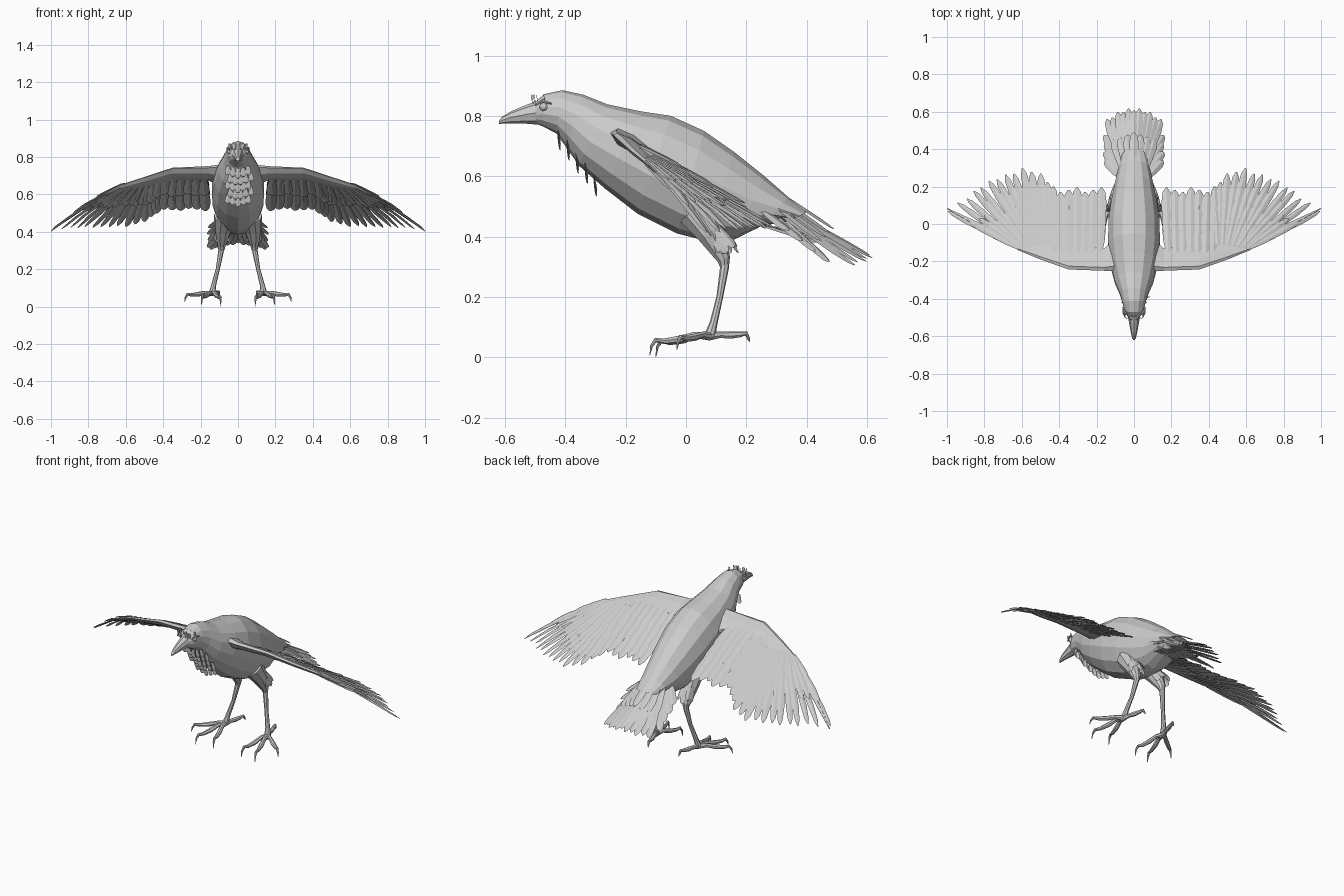
import bpy, bmesh, math, random
from mathutils import Vector

random.seed(4)
cube = bpy.data.objects.get("Cube")
if cube:
    bpy.data.objects.remove(cube)

grey = bpy.data.materials.new("plain_grey")
grey.use_nodes = True
grey.diffuse_color = (0.6, 0.6, 0.6, 1)
grey.node_tree.nodes["Principled BSDF"].inputs["Base Color"].default_value = (0.6, 0.6, 0.6, 1)


def finish(name, bm, mirror=False, closed=True):
    if closed:
        bmesh.ops.recalc_face_normals(bm, faces=bm.faces)
    mesh = bpy.data.meshes.new(name)
    bm.to_mesh(mesh)
    bm.free()
    mesh.materials.append(grey)
    ob = bpy.data.objects.new(name, mesh)
    bpy.context.collection.objects.link(ob)
    if mirror:
        ob.modifiers.new("Mirror", "MIRROR").use_mirror_merge = False
    return ob


def loft(bm, rings):
    rows = [[bm.verts.new(p) for p in ring] for ring in rings]
    n = len(rows[0])
    for a, b in zip(rows, rows[1:]):
        for i in range(n):
            j = (i + 1) % n
            bm.faces.new((a[i], a[j], b[j], b[i]))
    bm.faces.new(rows[0][::-1])
    bm.faces.new(rows[-1])


def profile_rings(sections, sides):
    # each section: top y, top z, bottom y, bottom z, half width
    rings = []
    for ty, tz, by, bz, w in sections:
        ring = []
        for i in range(sides):
            a = 2 * math.pi * i / sides
            k = (1 + math.cos(a)) / 2
            ring.append((w * math.sin(a), by + (ty - by) * k, bz + (tz - bz) * k))
        rings.append(ring)
    return rings


def tube(bm, points, radii, sides=7):
    pts = [Vector(p) for p in points]
    rings = []
    for i, p in enumerate(pts):
        d = (pts[min(i + 1, len(pts) - 1)] - pts[max(i - 1, 0)]).normalized()
        u = d.cross(Vector((0.9, 0.1, 0.42))).normalized()
        v = d.cross(u)
        rings.append([p + radii[i] * (u * math.cos(t) + v * math.sin(t))
                      for t in (2 * math.pi * k / sides for k in range(sides))])
    loft(bm, rings)


def interp(table, x):
    # piecewise linear lookup on the first column
    for a, b in zip(table, table[1:]):
        if x <= b[0]:
            break
    t = (x - a[0]) / (b[0] - a[0])
    return [p + (q - p) * t for p, q in zip(a, b)]


def feather(bm, root, tip, width, up=(0, 0, 1), surface=None):
    root, tip = Vector(root), Vector(tip)
    side = (tip - root).cross(Vector(up)).normalized()
    lift = side.cross(tip - root).normalized() * width * 0.1
    rows = []
    for t, w in ((0, .5), (.35, .85), (.75, 1), (.93, .7), (1, .15)):
        c = root.lerp(tip, t)
        row = [c - side * width * w / 2, c + lift * w, c + side * width * w / 2 - lift * w]
        if surface:
            row = [Vector((p.x, p.y, surface(p) + p.z)) for p in row]
        rows.append([bm.verts.new(p) for p in row])
    for a, b in zip(rows, rows[1:]):
        for i in (0, 1):
            bm.faces.new((a[i], a[i + 1], b[i + 1], b[i]))


# Body with neck and head
bm = bmesh.new()
loft(bm, profile_rings([
    (-.50, .845, -.50, .775, .030), (-.47, .872, -.475, .765, .050),
    (-.41, .885, -.43, .742, .063), (-.34, .87, -.40, .70, .078),
    (-.26, .838, -.355, .635, .105), (-.15, .815, -.27, .56, .13),
    (-.05, .80, -.16, .475, .142), (.06, .75, -.03, .41, .14),
    (.16, .68, .07, .385, .125), (.26, .60, .16, .39, .105),
    (.34, .53, .25, .435, .085), (.40, .48, .34, .45, .065)], 14))
finish("body", bm)

# Beak
bm = bmesh.new()
loft(bm, profile_rings([
    (-.48, .855, -.48, .77, .036), (-.53, .836, -.53, .774, .026),
    (-.58, .815, -.58, .775, .017), (-.61, .797, -.61, .774, .010),
    (-.62, .783, -.62, .772, .004)], 8))
finish("beak", bm)

# Eyes
bm = bmesh.new()
bmesh.ops.create_uvsphere(bm, u_segments=10, v_segments=6, radius=.014)
bmesh.ops.translate(bm, verts=bm.verts, vec=(.046, -.472, .83))
tube(bm, [(.046, -.50, .835), (.055, -.475, .85), (.059, -.445, .84)], [.003, .006, .003], 5)
finish("eyes", bm, True)

# Brow bristles
bm = bmesh.new()
for i in range(9):
    x, y = random.uniform(.005, .045), random.uniform(-.515, -.455)
    feather(bm, (x, y, .84), (x * 1.2, y - .005, .872), .008, (0, -1, 0))
finish("brow_bristles", bm, True, False)

# Throat feathers
bm = bmesh.new()
for row in range(5):
    y, z = -.425 + .03 * row, .735 - .038 * row
    for i in range(5):
        x = (i - 2 + .5 * (row % 2)) * .026
        drop = abs(x) * .35
        feather(bm, (x, y, z + drop), (x * 1.1, y + .008, z - .05 + drop), .03, (0, -1, -.4))
finish("throat_feathers", bm, False, False)

# Wing surface: leading edge as x, y, z, panel depth, thickness
LEAD = [(.04, -.25, .755, .22, .045), (.10, -.25, .745, .17, .038), (.16, -.25, .742, .12, .026),
        (.35, -.243, .738, .12, .02), (.50, -.19, .69, .10, .016),
        (.62, -.14, .65, .05, .012), (.80, -.035, .553, .03, .006), (1, .08, .405, .006, .002)]


def wing_z(p):
    edge = interp(LEAD, p.x)
    return edge[2] - .52 * (p.y - edge[1])


bm = bmesh.new()
rings = []
for x, y, z, depth, thick in LEAD:
    rings.append([(x, y + depth * f, z - .52 * depth * f + thick * h)
                  for f, h in ((0, 0), (.15, .7), (.5, .9), (1, .4), (1, -.2), (.5, -.9), (.15, -.8))])
loft(bm, rings)
finish("wing_arms", bm, True)

# Wing quills: inner row straight back, outer row fanned
quills = []
for i in range(7):
    x = .185 + .04 * i
    quills.append(((x, -.15), (x + .004 * (i - 3), .195 - .012 * (i % 3)), .06))
TIPS = [(0, .43, .20), (.14, .49, .265), (.28, .58, .305), (.43, .67, .27), (.57, .75, .245),
        (.71, .83, .20), (.85, .895, .145), (1, .995, .08)]
for i in range(14):
    u = i / 13
    t = interp(TIPS, u)
    quills.append(((.45 + .17 * u, -.11 - .02 * u), (t[1], t[2] - .012 * (i % 2)), .052 - .022 * u))

for name, reach, wide, height in (("flight_feathers", 1, 1, 0), ("middle_coverts", .66, 1, .007),
                                  ("small_coverts", .38, .95, .013), ("under_coverts", .5, 1, -.009)):
    bm = bmesh.new()
    for k, (r, t, w) in enumerate(quills):
        f = reach if reach == 1 else reach * random.uniform(.9, 1.08)
        h = height + .002 * (k % 2)
        end = (r[0] + (t[0] - r[0]) * f, r[1] + (t[1] - r[1]) * f, h)
        feather(bm, (r[0], r[1], h), end, w * wide, surface=wing_z)
    finish(name, bm, True, False)

# Tail fan, with shorter coverts over and beside it
bm = bmesh.new()
for i in range(11):
    u = (i - 5) / 5
    feather(bm, (.055 * u, .31, .505 - .03 * abs(u)),
            (.145 * u, .62 - .06 * u * u - .012 * (i % 2), .335 - .03 * abs(u) + .004 * (i % 2)), .05)
for i in range(7):
    u = (i - 3) / 3
    feather(bm, (.055 * u, .28, .565 - .05 * abs(u)), (.11 * u, .49 - .04 * abs(u), .425 - .04 * abs(u)), .05)
    feather(bm, (.05 * u, .24, .44), (.08 * u, .44, .40 - .02 * abs(u)), .05)
for s in (-1, 1):
    for i in range(4):
        feather(bm, (s * .075, .25 + .03 * i, .49 - .015 * i),
                (s * (.155 + .005 * (i % 2)), .34 + .045 * i, .42 - .035 * i), .045)
finish("tail_feathers", bm, False, False)

# Thighs and shanks
bm = bmesh.new()
tube(bm, [(.07, .03, .48), (.082, .08, .41), (.088, .125, .325), (.088, .128, .30)],
     [.06, .046, .023, .015], 9)
tube(bm, [(.088, .128, .33), (.09, .128, .30), (.108, .112, .2), (.13, .092, .115), (.138, .08, .075)],
     [.016, .015, .011, .013, .018], 8)
finish("legs", bm, True)

# Loose feathers around the thighs
bm = bmesh.new()
for i in range(9):
    a = 2 * math.pi * i / 9
    dx, dy = math.cos(a), math.sin(a)
    feather(bm, (.08 + .035 * dx, .085 + .035 * dy, .43),
            (.088 + .04 * dx, .135 + .04 * dy, .345 + .02 * (i % 2)), .035, (dx, dy, .3))
finish("thigh_feathers", bm, True, False)

# Toes with curved claws: each reaches out from the ankle and hooks down
ankle = Vector((.138, .08, .07))
bm = bmesh.new()
for tx, ty, drop in ((.285, -.03, .025), (.195, -.12, .006), (.092, -.10, 0), (.10, .212, .05)):
    d = Vector((tx, ty, 0)) - Vector((ankle.x, ankle.y, 0))
    pts = [ankle + d * f + Vector((0, 0, h)) for f, h in
           ((0, 0), (.25, .004), (.5, -.012 + drop * .3), (.75, -.02 + drop * .5), (.9, -.016 + drop * .5))]
    pts.append(ankle + d * .97 + Vector((0, 0, -.035 + drop * .5)))
    pts.append(Vector((tx, ty, drop)))
    tube(bm, pts, [.015, .011, .013, .010, .008, .005, .001])
finish("feet", bm, True)
